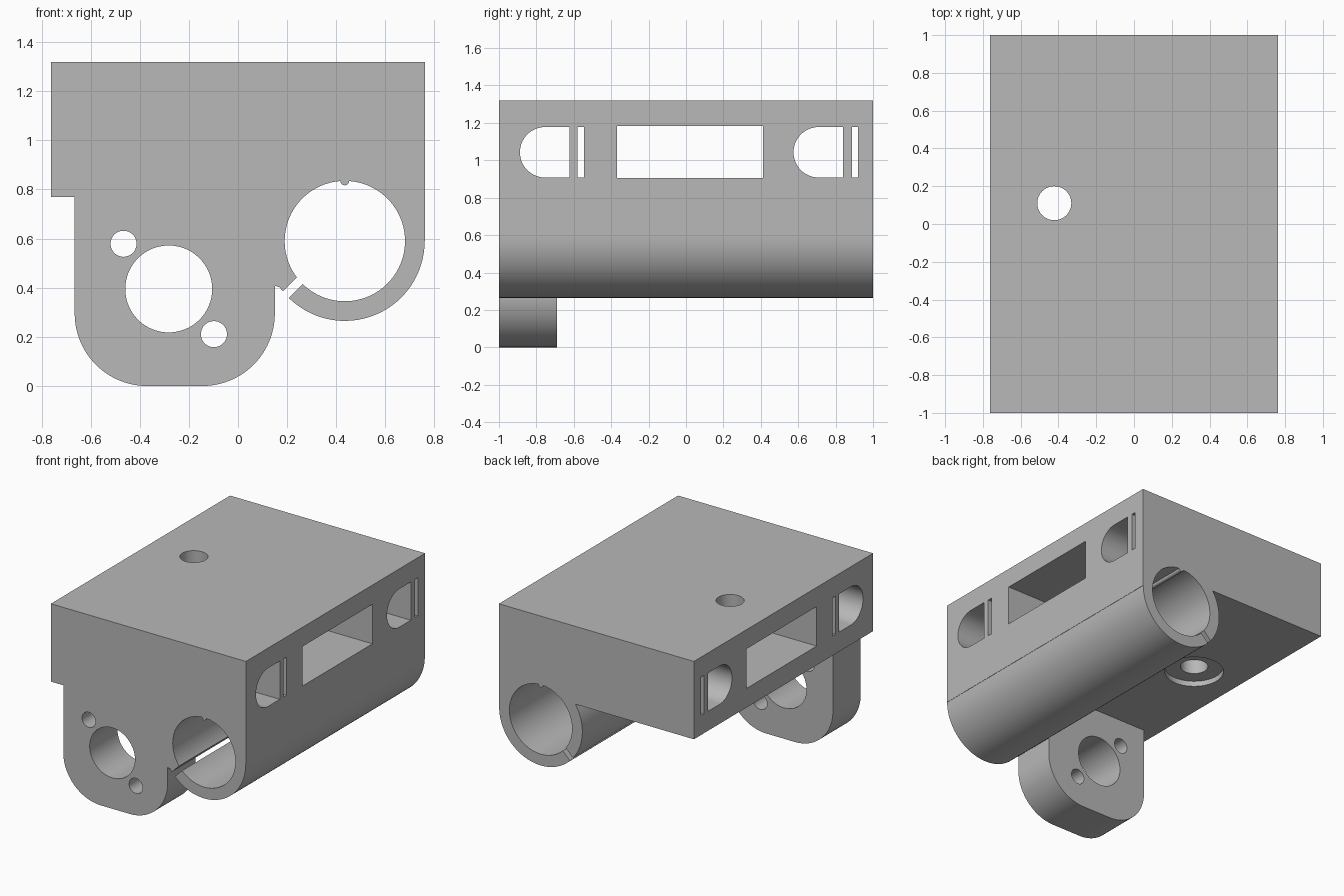
import bpy, bmesh, math
from mathutils import Vector

if "Cube" in bpy.data.objects:
    bpy.data.objects.remove(bpy.data.objects["Cube"])

grey = bpy.data.materials.new("plain grey")
grey.diffuse_color = (0.48, 0.48, 0.48, 1)
grey.use_nodes = True
grey.node_tree.nodes["Principled BSDF"].inputs["Base Color"].default_value = grey.diffuse_color


def arc(cx, cy, r, a0, a1, n=24):
    """Points along an arc, angles in degrees."""
    return [(cx + r * math.cos(math.radians(a0 + (a1 - a0) * i / n)),
             cy + r * math.sin(math.radians(a0 + (a1 - a0) * i / n))) for i in range(n + 1)]


def circle(cx, cy, r, n=64):
    return arc(cx, cy, r, 0, 360, n)[:-1]


def rect(a0, a1, b0, b1):
    return [(a0, b0), (a1, b0), (a1, b1), (a0, b1)]


def prism(name, profile, axis, lo, hi):
    """Extrude a 2D profile along an axis: y uses (x, z), x uses (y, z), z uses (x, y)."""
    place = {"y": lambda a, b, d: (a, d, b),
             "x": lambda a, b, d: (d, a, b),
             "z": lambda a, b, d: (a, b, d)}[axis]
    bm = bmesh.new()
    face = bm.faces.new([bm.verts.new(place(a, b, lo)) for a, b in profile])
    ext = bmesh.ops.extrude_face_region(bm, geom=[face])
    verts = [v for v in ext["geom"] if isinstance(v, bmesh.types.BMVert)]
    bmesh.ops.translate(bm, verts=verts, vec=Vector(place(0, 0, hi - lo)))
    bmesh.ops.recalc_face_normals(bm, faces=bm.faces)
    mesh = bpy.data.meshes.new(name)
    bm.to_mesh(mesh)
    bm.free()
    mesh.materials.append(grey)
    obj = bpy.data.objects.new(name, mesh)
    bpy.context.collection.objects.link(obj)
    return obj


def combine(target, tool, operation):
    """Apply a boolean and drop the tool."""
    mod = target.modifiers.new(operation, "BOOLEAN")
    mod.operation, mod.object, mod.solver = operation, tool, "EXACT"
    bpy.context.view_layer.objects.active = target
    bpy.ops.object.modifier_apply(modifier=mod.name)
    bpy.data.objects.remove(tool)


def cut(target, profile, axis, lo, hi):
    combine(target, prism("cutter", profile, axis, lo, hi), "DIFFERENCE")


# Block with the rounded rod clamp along its lower right edge
CX, CZ, R_OUT, R_IN = 0.435, 0.59, 0.325, 0.245
start = 180 - math.degrees(math.asin((0.77 - CZ) / R_OUT))
body = prism("carriage_body",
             [(-0.762, 1.32), (-0.762, 0.77)] + arc(CX, CZ, R_OUT, start, 360, 48)
             + [(0.762, CZ), (0.762, 1.32)], "y", -1, 1)

# Front flange with rounded lower corners
flange = prism("mounting_flange",
               [(-0.665, 0.85)] + arc(-0.37, 0.295, 0.295, 180, 270)
               + arc(-0.145, 0.295, 0.295, 270, 360)
               + [(0.15, 0.408), (0.167, 0.403), (0.185, 0.387), (0.25, 0.45), (0.25, 0.85)],
               "y", -1, -0.69)
combine(body, flange, "UNION")

# Rod bore and clamp slit
cut(body, circle(CX, CZ, R_IN, 96), "y", -1.1, 1.1)
d = math.sqrt(0.5)
slit = [(CX - d * t + d * s, CZ - d * t - d * s)
        for t, s in ((0.2, -0.033), (0.345, -0.033), (0.345, 0.002), (0.2, 0.002))]
cut(body, slit, "y", -1.1, 1.1)

# Flange shaft hole and two screw holes
for x, z, r in ((-0.282, 0.395, 0.177), (-0.466, 0.579, 0.053), (-0.098, 0.211, 0.053)):
    cut(body, circle(x, z, r), "y", -1.1, -0.6)

# Side windows: two D-shaped openings, two thin slots and a central rectangle
for y0, y1 in ((-0.888, -0.622), (0.575, 0.84)):
    cut(body, [(y1, 1.178), *arc(y0 + 0.135, 1.043, 0.135, 90, 270, 32), (y1, 0.908)],
        "x", -0.9, 0.9)
for y0, y1 in ((-0.58, -0.545), (0.888, 0.92)):
    cut(body, rect(y0, y1, 0.908, 1.178), "x", -0.9, 0.9)
cut(body, rect(-0.37, 0.412, 0.905, 1.184), "x", -0.9, 0.9)

# Vertical bolt hole with a shallow counterbore underneath
cut(body, circle(-0.422, 0.11, 0.09), "z", 0.6, 1.4)
cut(body, circle(-0.422, 0.11, 0.192), "z", 0.6, 0.808)

# Small ridge along the top of the bore
ridge = prism("bore_ridge", circle(CX, 0.835, 0.018, 24), "y", -1, 1)

for obj in (body, ridge):
    bpy.ops.object.select_all(action="DESELECT")
    obj.select_set(True)
    bpy.context.view_layer.objects.active = obj
    bpy.ops.object.shade_smooth_by_angle(angle=math.radians(30))
